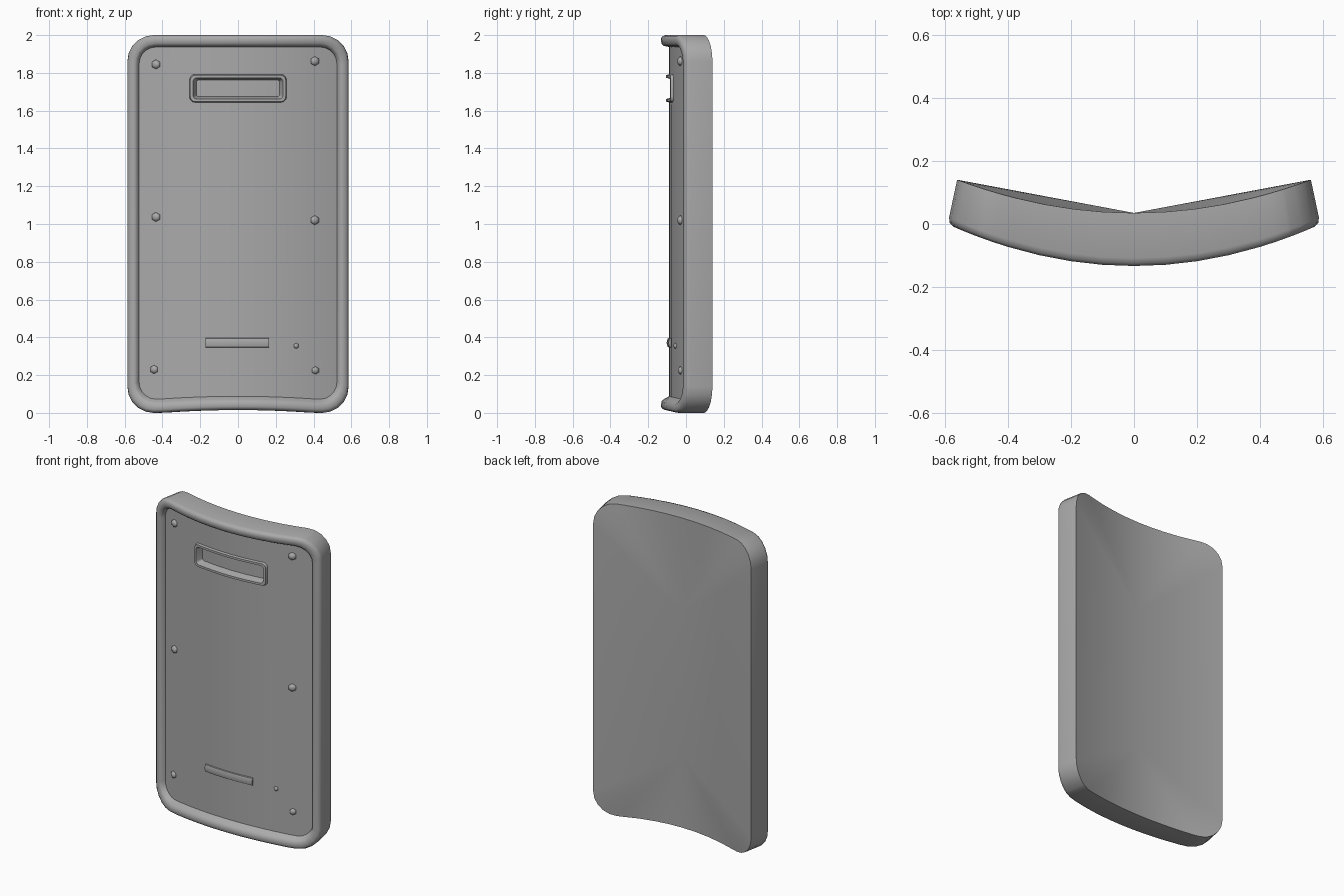
import bpy, bmesh, math
from mathutils import Vector

if "Cube" in bpy.data.objects:
    bpy.data.objects.remove(bpy.data.objects["Cube"])

grey = bpy.data.materials.new("shield grey")
grey.diffuse_color = (0.4, 0.4, 0.4, 1)
grey.use_nodes = True
grey.node_tree.nodes["Principled BSDF"].inputs["Base Color"].default_value = grey.diffuse_color


def bend(u, z, d):
    """Curve a flat point (u across, z up, d behind the rim) around the shield."""
    if z < 0.12:
        z += 0.015 * max(0, 1 - (u / 0.42) ** 2)
    return Vector((u * (1 - 0.28 * d), -0.133 + 0.38 * u * u + d * (1 - 0.45 * u * u), z))


def rounded(cx, cz, hw, hh, r, n=5):
    """Points of a rounded rectangle, the same count for any size."""
    pts = []
    for k, (sx, sz) in enumerate([(1, 1), (-1, 1), (-1, -1), (1, -1)]):
        for i in range(n + 1):
            a = math.pi / 2 * (k + i / n)
            pts.append((cx + sx * (hw - r) + r * math.cos(a),
                        cz + sz * (hh - r) + r * math.sin(a)))
    return pts


def finish(bm, name, angle=50):
    bmesh.ops.recalc_face_normals(bm, faces=bm.faces)
    me = bpy.data.meshes.new(name)
    bm.to_mesh(me)
    bm.free()
    me.materials.append(grey)
    ob = bpy.data.objects.new(name, me)
    bpy.context.collection.objects.link(ob)
    bpy.ops.object.select_all(action='DESELECT')
    ob.select_set(True)
    bpy.context.view_layer.objects.active = ob
    bpy.ops.object.shade_smooth_by_angle(angle=math.radians(angle))
    return ob


def slice_and_bend(bm):
    """Cut flat geometry into vertical strips, then curve it."""
    for i in range(-5, 6):
        bmesh.ops.bisect_plane(bm, geom=bm.verts[:] + bm.edges[:] + bm.faces[:],
                               plane_co=(i * 0.1, 0, 0), plane_no=(1, 0, 0), dist=1e-5)
    for v in bm.verts:
        v.co = bend(v.co.x, v.co.z, v.co.y)


# Shield body: nested loops from back edge, round the rim, across the panel, into the slot
loops = [
    # cx, cz, half width, half height, corner radius, depth
    (0, 1, 0.588, 1.0, 0.14, 0.168),
    (0, 1, 0.590, 1.0, 0.14, 0.025),
    (0, 1, 0.585, 0.994, 0.135, 0.008),
    (0, 1, 0.572, 0.982, 0.125, 0.0),
    (0, 1, 0.550, 0.955, 0.11, 0.003),
    (0, 1, 0.538, 0.943, 0.10, 0.015),
    (0, 1.005, 0.530, 0.932, 0.09, 0.043),
    (0, 1.718, 0.260, 0.074, 0.030, 0.043),   # viewing slot frame
    (0, 1.718, 0.255, 0.070, 0.028, 0.028),
    (0, 1.718, 0.240, 0.056, 0.020, 0.028),
    (0, 1.718, 0.225, 0.044, 0.012, 0.072),
]
bm = bmesh.new()
rings = []
for cx, cz, hw, hh, r, d in loops:
    rings.append([bm.verts.new((x, d, z)) for x, z in rounded(cx, cz, hw, hh, r)])
for a, b in zip(rings, rings[1:]):
    for i in range(len(a)):
        j = (i + 1) % len(a)
        bm.faces.new((a[i], a[j], b[j], b[i]))
bm.faces.new(rings[-1])
slice_and_bend(bm)

# Back: fans from two centre points, joined by flat sides
rim = [e for e in bm.edges if e.is_boundary]
upper = bm.verts.new((0, 0.035, 1.4))
lower = bm.verts.new((0, 0.035, 0.47))
for e in rim:
    p, q = sorted(e.verts, key=lambda v: -v.co.z)
    if p.co.z > 1 > q.co.z:
        bm.faces.new((p, q, lower, upper))
    else:
        bm.faces.new((p, q, upper if p.co.z > 1 else lower))
finish(bm, "shield_body")

# Low bar near the bottom
bm = bmesh.new()
section = [(0.05, 0.345), (0.036, 0.349), (0.030, 0.372), (0.036, 0.394), (0.05, 0.398)]
ends = [[bm.verts.new((x, d, z)) for d, z in section] for x in (-0.175, 0.165)]
for i in range(len(section)):
    j = (i + 1) % len(section)
    bm.faces.new((ends[0][i], ends[0][j], ends[1][j], ends[1][i]))
for end in ends:
    bm.faces.new(end)
slice_and_bend(bm)
finish(bm, "lower_bar", 40)

# Rivets: low domes sitting on the panel
rivets = [(-0.44, 1.845, 0.025), (0.412, 1.862, 0.025), (-0.44, 1.037, 0.025),
          (0.412, 1.02, 0.025), (-0.45, 0.23, 0.023), (0.415, 0.225, 0.021),
          (0.312, 0.355, 0.015)]
for k, (x, z, r) in enumerate(rivets):
    bm = bmesh.new()
    bmesh.ops.create_uvsphere(bm, u_segments=6, v_segments=6, radius=r)
    for v in bm.verts:
        c = v.co.copy()
        v.co = bend(x + c.x, z + c.y, 0.043 - c.z * 0.75)
    finish(bm, f"rivet_{k + 1}", 60)
